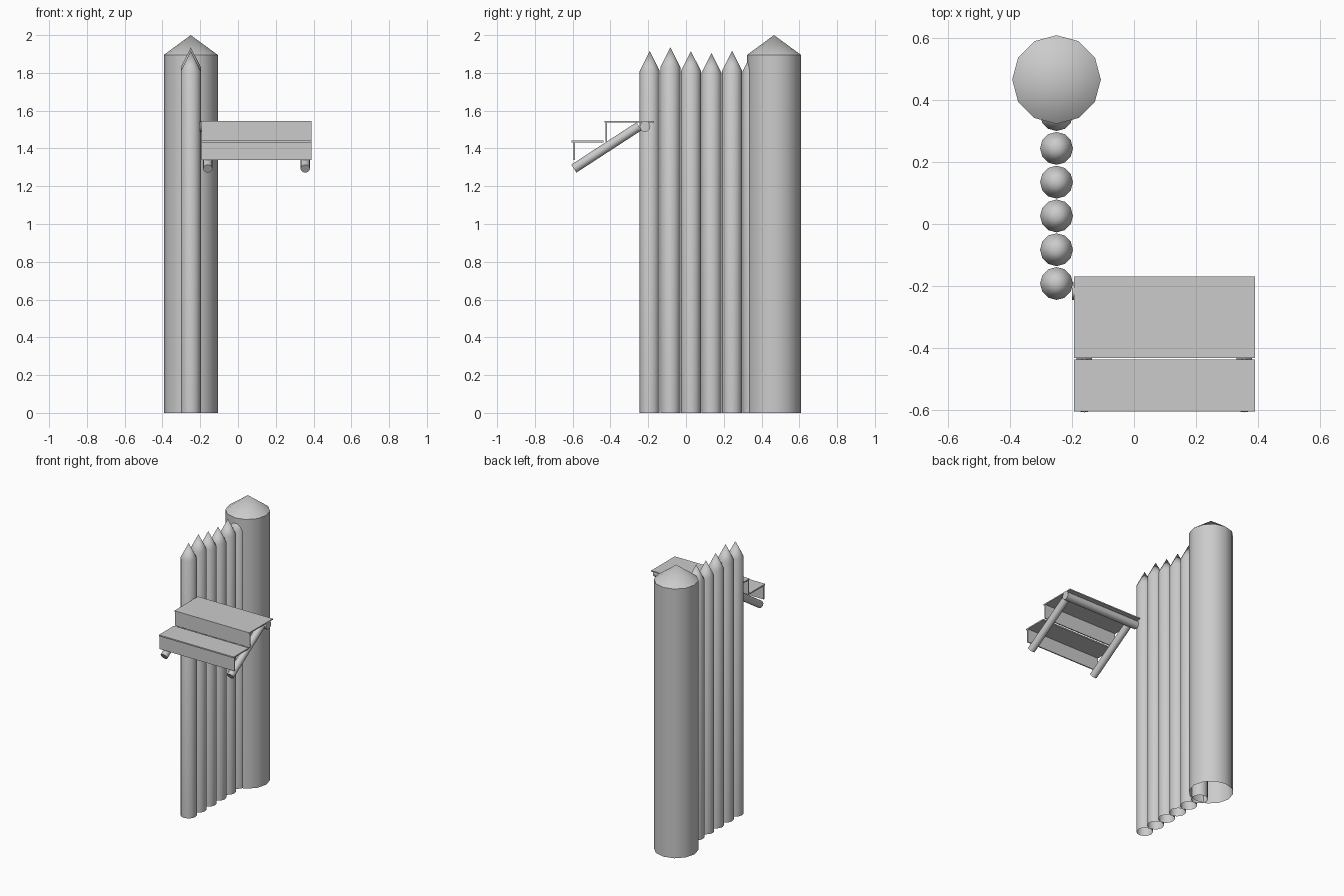
import bpy, bmesh, math
from mathutils import Vector, Matrix

if "Cube" in bpy.data.objects:
    bpy.data.objects.remove(bpy.data.objects["Cube"])

grey = bpy.data.materials.new("weathered grey")
grey.diffuse_color = (0.6, 0.6, 0.6, 1)
grey.use_nodes = True
grey.node_tree.nodes["Principled BSDF"].inputs["Base Color"].default_value = grey.diffuse_color


def finish(name, bm, smooth=True):
    bmesh.ops.recalc_face_normals(bm, faces=bm.faces)
    me = bpy.data.meshes.new(name)
    bm.to_mesh(me)
    bm.free()
    me.materials.append(grey)
    ob = bpy.data.objects.new(name, me)
    bpy.context.collection.objects.link(ob)
    if smooth:
        bpy.ops.object.select_all(action='DESELECT')
        ob.select_set(True)
        bpy.context.view_layer.objects.active = ob
        bpy.ops.object.shade_smooth_by_angle(angle=math.radians(35))
    return ob


def stake(name, x, y, r, shoulder, tip, sides=12):
    """Open-bottomed round post with a pointed top."""
    bm = bmesh.new()
    rings = []
    for z in (0, shoulder):
        rings.append([bm.verts.new((x + r * math.cos(i * math.tau / sides),
                                    y + r * math.sin(i * math.tau / sides), z))
                      for i in range(sides)])
    apex = bm.verts.new((x, y, tip))
    low, top = rings
    for i in range(sides):
        j = (i + 1) % sides
        bm.faces.new((low[i], low[j], top[j], top[i]))
        bm.faces.new((top[i], top[j], apex))
    finish(name, bm)


def log(name, a, b, r, sides=12):
    """Capped cylinder between two points."""
    a, b = Vector(a), Vector(b)
    bm = bmesh.new()
    m = Matrix.Translation((a + b) / 2) @ (b - a).to_track_quat('Z', 'Y').to_matrix().to_4x4()
    bmesh.ops.create_cone(bm, cap_ends=True, segments=sides, radius1=r, radius2=r,
                          depth=(b - a).length, matrix=m)
    finish(name, bm)


def board(name, y0, y1, z0, z1, x0=-0.193, x1=0.39):
    bm = bmesh.new()
    bmesh.ops.create_cube(bm, size=1)
    for v in bm.verts:
        v.co = (x0 if v.co.x < 0 else x1, y0 if v.co.y < 0 else y1, z0 if v.co.z < 0 else z1)
    finish(name, bm, False)


# palisade: one thick post and a row of thin stakes
stake("corner_post", -0.25, 0.466, 0.143, 1.895, 2.0)
tips = [1.915, 1.935, 1.915, 1.905, 1.917, 1.915]
for i, t in enumerate(tips):
    stake(f"stake_{i + 1}", -0.25, -0.192 + 0.109 * i, 0.053, t - 0.105, t)

# stair frame: two sloping rails and a cross log
for side, x in (("left", -0.16), ("right", 0.356)):
    log(f"{side}_rail", (x, -0.594, 1.293), (x, -0.249, 1.517), 0.025)
log("cross_log", (-0.2, -0.217, 1.515), (0.39, -0.217, 1.515), 0.028)

# treads and risers
board("upper_tread", -0.432, -0.17, 1.537, 1.545)
board("upper_riser", -0.425, -0.417, 1.437, 1.537)
board("lower_tread", -0.605, -0.437, 1.432, 1.441)
board("lower_riser", -0.596, -0.588, 1.338, 1.432)
